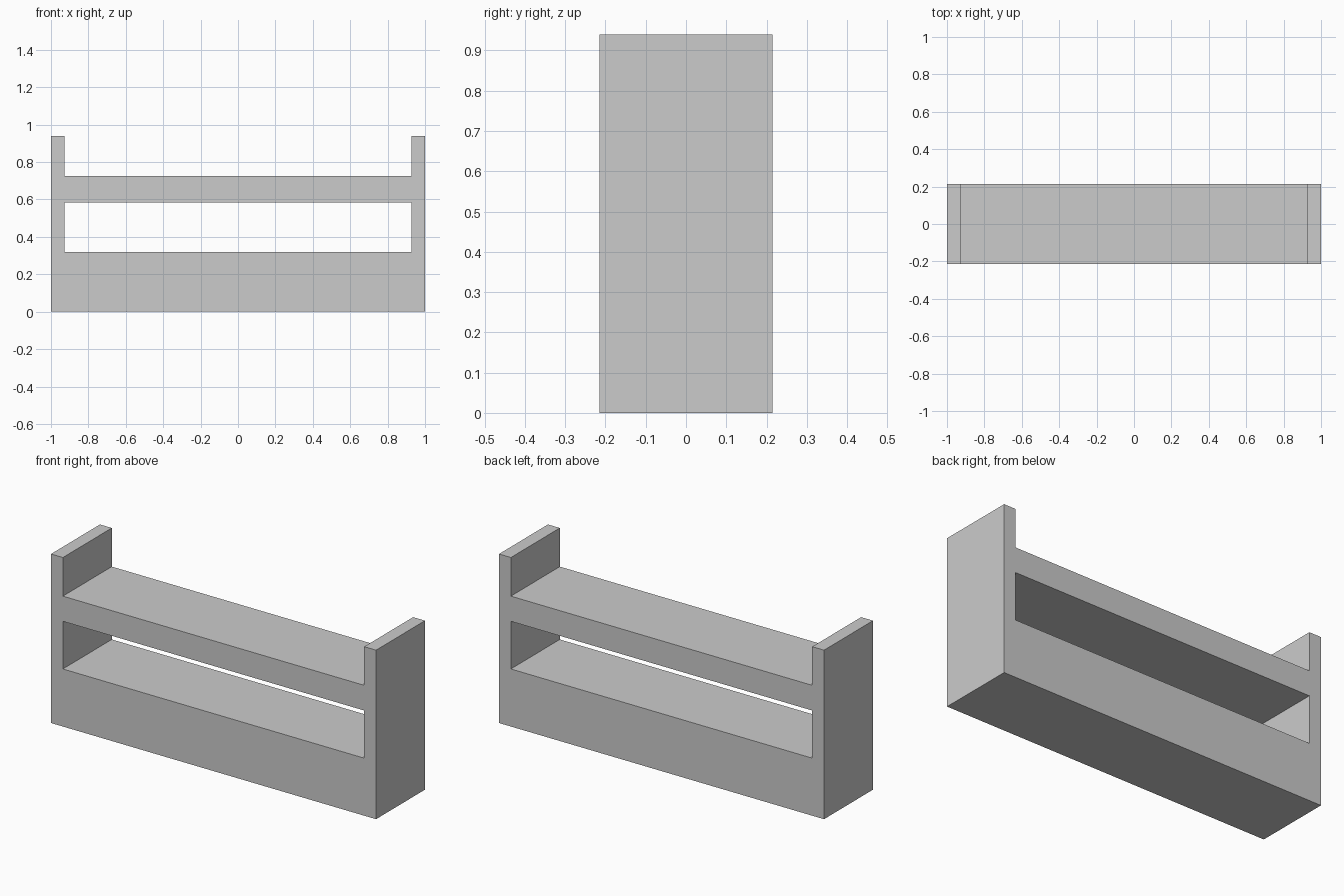
import bpy, bmesh

if "Cube" in bpy.data.objects:
    bpy.data.objects.remove(bpy.data.objects["Cube"])

HALF_DEPTH = 0.215
XS = [-1.0, -0.927, 0.927, 1.0]          # side panel / bay / side panel
ZS = [0.0, 0.32, 0.585, 0.725, 0.94]     # base / opening / shelf / raised ends
OPEN = {(1, 1), (1, 3)}                  # empty cells between the sides

# Front profile: solid base, two side panels and one shelf in a single body
bm = bmesh.new()
grid = [[bm.verts.new((x, -HALF_DEPTH, z)) for z in ZS] for x in XS]
for i in range(len(XS) - 1):
    for k in range(len(ZS) - 1):
        if (i, k) not in OPEN:
            bm.faces.new((grid[i][k], grid[i + 1][k],
                          grid[i + 1][k + 1], grid[i][k + 1]))

# Extrude the profile through the full depth
ext = bmesh.ops.extrude_face_region(bm, geom=bm.faces[:], use_keep_orig=True)
back = [g for g in ext["geom"] if isinstance(g, bmesh.types.BMVert)]
bmesh.ops.translate(bm, verts=back, vec=(0, 2 * HALF_DEPTH, 0))
bmesh.ops.recalc_face_normals(bm, faces=bm.faces[:])

mesh = bpy.data.meshes.new("shelf_unit")
bm.to_mesh(mesh)
bm.free()
bpy.context.collection.objects.link(bpy.data.objects.new("shelf_unit", mesh))
